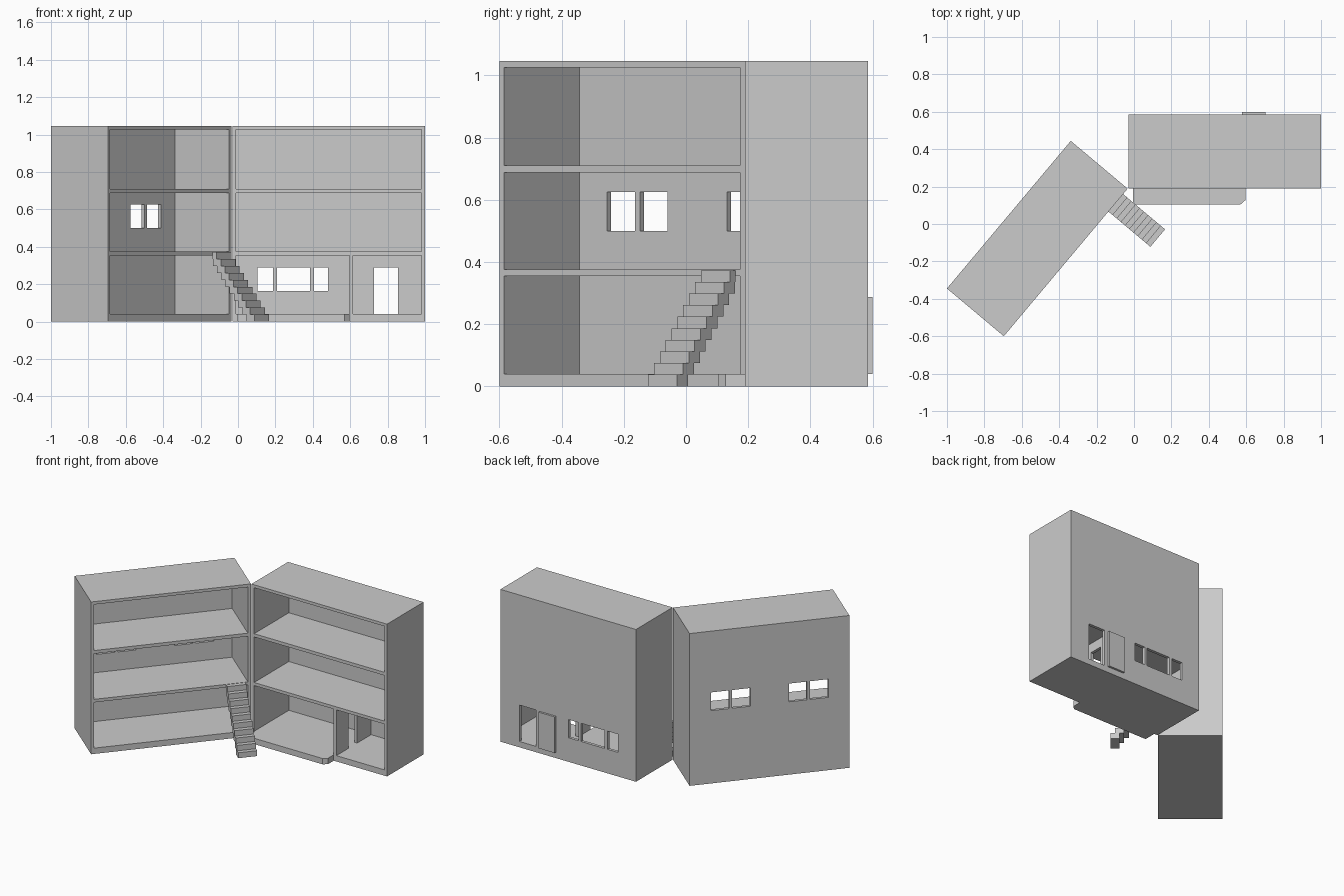
import bpy, bmesh, math
from mathutils import Matrix

if "Cube" in bpy.data.objects:
    bpy.data.objects.remove(bpy.data.objects["Cube"])

L, D, H, T = 1.03, 0.397, 1.046, 0.02      # wing length, depth, height, wall
LEVELS = [(0.04, 0.354), (0.375, 0.688), (0.71, H - T)]
LEFT = Matrix.Translation((-0.696, -0.6, 0)) @ Matrix.Rotation(math.radians(50), 4, 'Z')
RIGHT = Matrix.Translation((-0.03, 0.189, 0))


def boxes(name, ranges, mat):
    """One object made of boxes given as (x0, x1, y0, y1, z0, z1)."""
    bm = bmesh.new()
    for x0, x1, y0, y1, z0, z1 in ranges:
        m = Matrix.Translation(((x0 + x1) / 2, (y0 + y1) / 2, (z0 + z1) / 2))
        m = m @ Matrix.Diagonal((x1 - x0, y1 - y0, z1 - z0, 1))
        bmesh.ops.create_cube(bm, size=1, matrix=m)
    me = bpy.data.meshes.new(name)
    bm.to_mesh(me)
    bm.free()
    ob = bpy.data.objects.new(name, me)
    bpy.context.collection.objects.link(ob)
    ob.matrix_world = mat
    return ob


def carve(ob, name, ranges):
    """Subtract boxes from an object, leaving a hidden cutter."""
    cut = boxes(name, ranges, ob.matrix_world.copy())
    cut.hide_render = True
    cut.hide_set(True)
    mod = ob.modifiers.new(name, 'BOOLEAN')
    mod.operation = 'DIFFERENCE'
    mod.solver = 'EXACT'
    mod.object = cut


def room(u0, u1, level):
    return (u0, u1, -0.05, D - T, *LEVELS[level])


def opening(u0, u1, z0, z1):
    return (u0, u1, D - T - 0.01, D + 0.05, z0, z1)


# Left wing: three open rooms, two pairs of windows on the middle floor
left = boxes("left_wing", [(0, L, 0, D, 0, H)], LEFT)
carve(left, "left_rooms_cutter", [room(T, L - T, i) for i in range(3)])
carve(left, "left_windows_cutter",
      [opening(u, u + 0.117, 0.5, 0.625) for u in (0.136, 0.273, 0.638, 0.775)])

# Right wing: ground floor is split by a partition
right = boxes("right_wing", [(0, L, 0, D, 0, H)], RIGHT)
carve(right, "right_rooms_cutter",
      [room(T, 0.625, 0), room(0.645, L - T, 0), room(T, L - T, 1), room(T, L - T, 2)])
carve(right, "right_openings_cutter",
      [opening(0.135, 0.216, 0.165, 0.29), opening(0.238, 0.416, 0.165, 0.29),
       opening(0.435, 0.512, 0.165, 0.29), opening(0.758, 0.885, 0.04, 0.29),
       (0.615, 0.655, 0.13, 0.225, 0.04, 0.29)])

# Sliding door on the rear wall
boxes("sliding_door", [(0.608, 0.732, D, D + 0.014, 0.04, 0.288)], RIGHT)

# Porch slab with one chamfered corner
bm = bmesh.new()
outline = [(-0.005, 0.189), (-0.005, 0.105), (0.57, 0.105), (0.595, 0.127), (0.595, 0.189)]
face = bm.faces.new([bm.verts.new((x, y, 0)) for x, y in outline])
ext = bmesh.ops.extrude_face_region(bm, geom=[face])
bmesh.ops.translate(bm, vec=(0, 0, 0.04),
                    verts=[v for v in ext["geom"] if isinstance(v, bmesh.types.BMVert)])
bmesh.ops.recalc_face_normals(bm, faces=bm.faces)
me = bpy.data.meshes.new("porch_slab")
bm.to_mesh(me)
bm.free()
bpy.context.collection.objects.link(bpy.data.objects.new("porch_slab", me))

# Staircase: ten overlapping step blocks up to the middle floor
N, RUN, RISE = 10, 0.0293, 0.0373
boxes("staircase",
      [(0.87, 0.992, -RUN * (N - i), min(0, -RUN * (N - i) + 0.055), RISE * i, RISE * (i + 1))
       for i in range(N)], LEFT)
